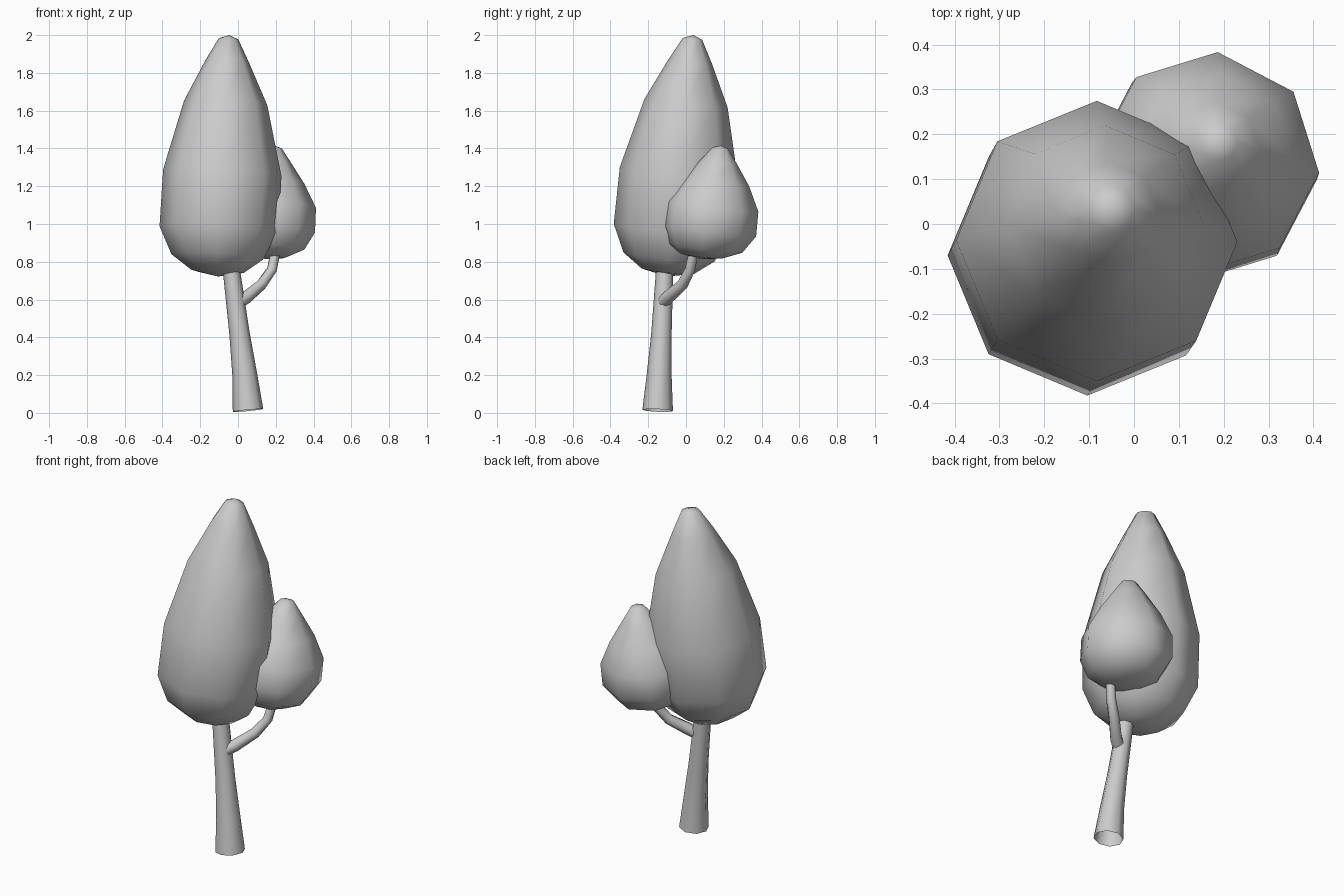
import bpy, bmesh, math
from mathutils import Vector

if "Cube" in bpy.data.objects:
    bpy.data.objects.remove(bpy.data.objects["Cube"])


def loft(name, stations, sides=8, turn=0, axis=None, caps=(None, None)):
    """Skin rings (x, y, z, radius) along a path; caps are end pole points or None for open."""
    bm = bmesh.new()
    pts = [Vector(s[:3]) for s in stations]
    rings = []
    for i, s in enumerate(stations):
        n = Vector(axis) if axis else pts[min(i + 1, len(pts) - 1)] - pts[max(i - 1, 0)]
        n.normalize()
        v = n.cross(Vector((1, 0, 0))).normalized()
        u = v.cross(n)
        ring = []
        for k in range(sides):
            a = math.radians(turn) + 2 * math.pi * k / sides
            ring.append(bm.verts.new(pts[i] + s[3] * (math.cos(a) * u + math.sin(a) * v)))
        rings.append(ring)
    for lo, hi in zip(rings, rings[1:]):
        for k in range(sides):
            j = (k + 1) % sides
            bm.faces.new((lo[k], lo[j], hi[j], hi[k]))
    for ring, pole in ((rings[0], caps[0]), (rings[-1], caps[1])):
        if pole:
            p = bm.verts.new(pole)
            for k in range(sides):
                bm.faces.new((ring[k], ring[(k + 1) % sides], p))
    bmesh.ops.recalc_face_normals(bm, faces=bm.faces)
    me = bpy.data.meshes.new(name)
    bm.to_mesh(me)
    bm.free()
    me.shade_smooth()
    ob = bpy.data.objects.new(name, me)
    bpy.context.collection.objects.link(ob)
    return ob


# Leaning, tapering trunk, open at the foot
loft("trunk", [(0.053, -0.15, 0.013, 0.081), (0.036, -0.142, 0.2, 0.066),
               (0.008, -0.13, 0.42, 0.054), (-0.033, -0.114, 0.74, 0.046),
               (-0.042, -0.11, 0.82, 0.044)])

# Side branch curving up to the small crown
loft("branch", [(0.0, -0.125, 0.585, 0.035), (0.045, -0.095, 0.612, 0.034),
                (0.125, -0.018, 0.68, 0.03), (0.18, 0.022, 0.76, 0.027),
                (0.2, 0.042, 0.86, 0.025)])

# Tall main crown
loft("main_crown", [(-0.108, -0.095, 0.75, 0.14), (-0.11, -0.09, 0.826, 0.243),
                    (-0.104, -0.072, 0.97, 0.312), (-0.083, -0.038, 1.27, 0.314),
                    (-0.065, 0.0, 1.64, 0.221), (-0.057, 0.022, 1.86, 0.116),
                    (-0.05, 0.034, 1.98, 0.052)],
     axis=(0.06, 0.1, 1), caps=((-0.105, -0.098, 0.722), (-0.048, 0.04, 2.0)))

# Small side crown
loft("small_crown", [(0.15, 0.08, 0.83, 0.11), (0.152, 0.1, 0.872, 0.2),
                     (0.157, 0.122, 0.965, 0.252), (0.165, 0.137, 1.095, 0.249),
                     (0.175, 0.16, 1.22, 0.177), (0.183, 0.174, 1.33, 0.097),
                     (0.19, 0.183, 1.402, 0.042)],
     turn=-5, axis=(0.05, 0.12, 1), caps=((0.148, 0.075, 0.815), (0.19, 0.185, 1.416)))
